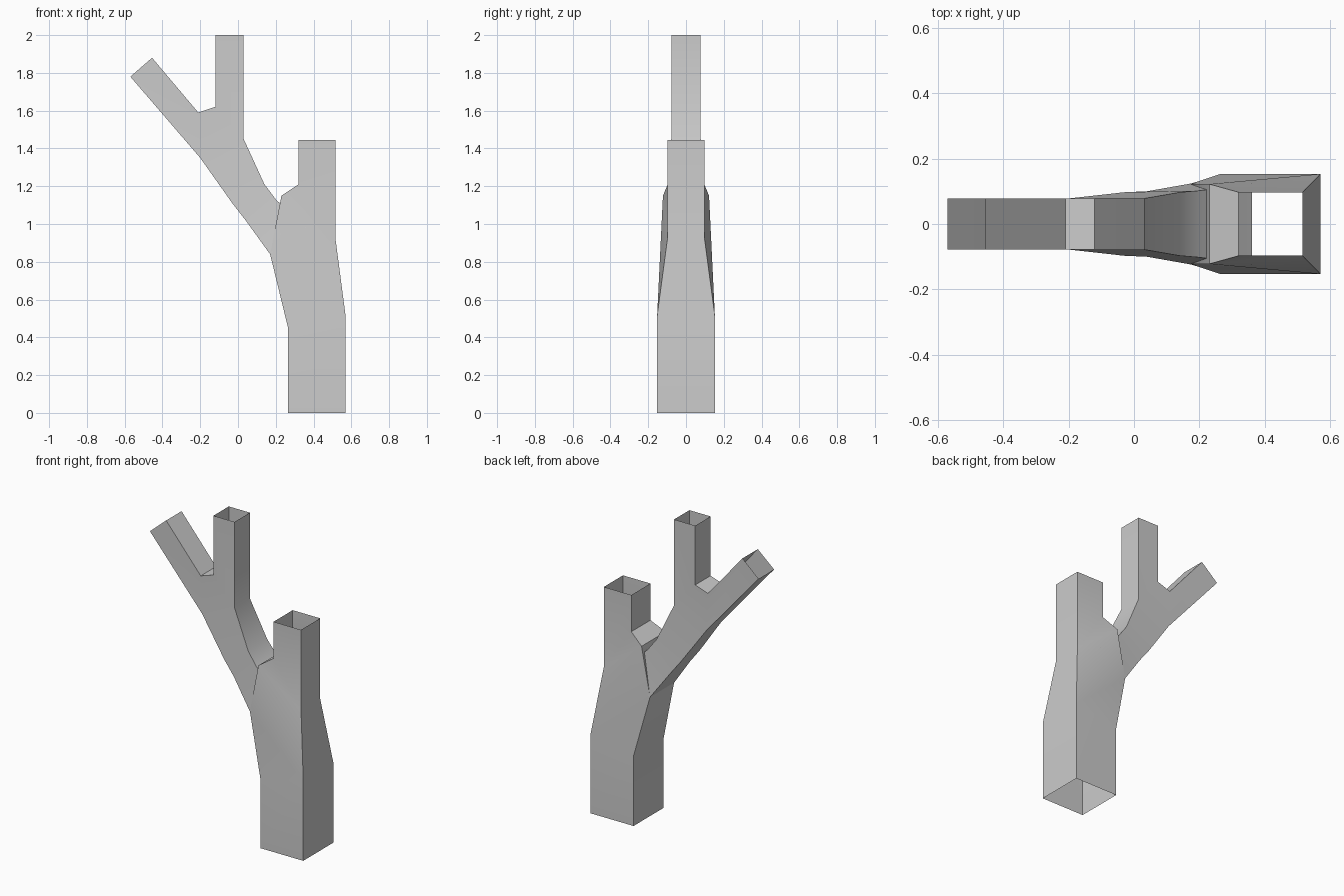
import bpy

if "Cube" in bpy.data.objects:
    bpy.data.objects.remove(bpy.data.objects["Cube"])

bark = bpy.data.materials.new("bark grey")
bark.diffuse_color = (0.6, 0.6, 0.6, 1)
bark.use_nodes = True
bark.node_tree.nodes["Principled BSDF"].inputs["Base Color"].default_value = bark.diffuse_color


def hollow_limb(name, outline, panels, open_edges):
    """Mirror a front outline of (x, z, half depth) in y and wall its edges.
    The outline runs counter-clockwise; open_edges are the hollow ends."""
    n = len(outline)
    verts = [(x, -d, z) for x, z, d in outline] + [(x, d, z) for x, z, d in outline]
    faces = [tuple(p) for p in panels]
    faces += [tuple(i + n for i in reversed(p)) for p in panels]
    for a in range(n):
        if a not in open_edges:
            b = (a + 1) % n
            faces.append((a, a + n, b + n, b))
    mesh = bpy.data.meshes.new(name)
    mesh.from_pydata(verts, [], faces)
    mesh.materials.append(bark)
    obj = bpy.data.objects.new(name, mesh)
    bpy.context.collection.objects.link(obj)
    bpy.ops.object.select_all(action='DESELECT')
    obj.select_set(True)
    bpy.context.view_layer.objects.active = obj
    bpy.ops.object.shade_smooth_by_angle(angle=0.52)
    return obj


# Trunk: thick square tube, open at the foot and the top
hollow_limb(
    "trunk",
    [(0.265, 0, 0.153), (0.57, 0, 0.153), (0.57, 0.51, 0.153),
     (0.515, 0.93, 0.097), (0.515, 1.445, 0.097), (0.32, 1.445, 0.097),
     (0.32, 1.21, 0.097), (0.23, 1.15, 0.122), (0.17, 0.84, 0.122),
     (0.265, 0.45, 0.153)],
    [(0, 1, 2, 9), (9, 2, 8), (8, 2, 7), (7, 2, 3), (7, 3, 6), (6, 3, 4, 5)],
    {0, 4})

# Branch: starts inside the trunk and forks into an upright and a slanted arm
hollow_limb(
    "forked_branch",
    [(0.17, 0.84, 0.123), (0.36, 0.98, 0.123), (0.2, 1.13, 0.102),
     (0.14, 1.21, 0.097), (0.03, 1.45, 0.078), (0.03, 2, 0.078),
     (-0.12, 2, 0.078), (-0.12, 1.62, 0.078), (-0.21, 1.59, 0.078),
     (-0.455, 1.88, 0.078), (-0.57, 1.78, 0.078), (-0.2, 1.35, 0.078),
     (-0.03, 1.11, 0.097), (0.04, 1.02, 0.1)],
    [(0, 1, 2, 13), (13, 2, 3, 12), (12, 3, 4, 11), (11, 4, 7, 8),
     (4, 5, 6, 7), (8, 9, 10, 11)],
    {0, 5, 9})
